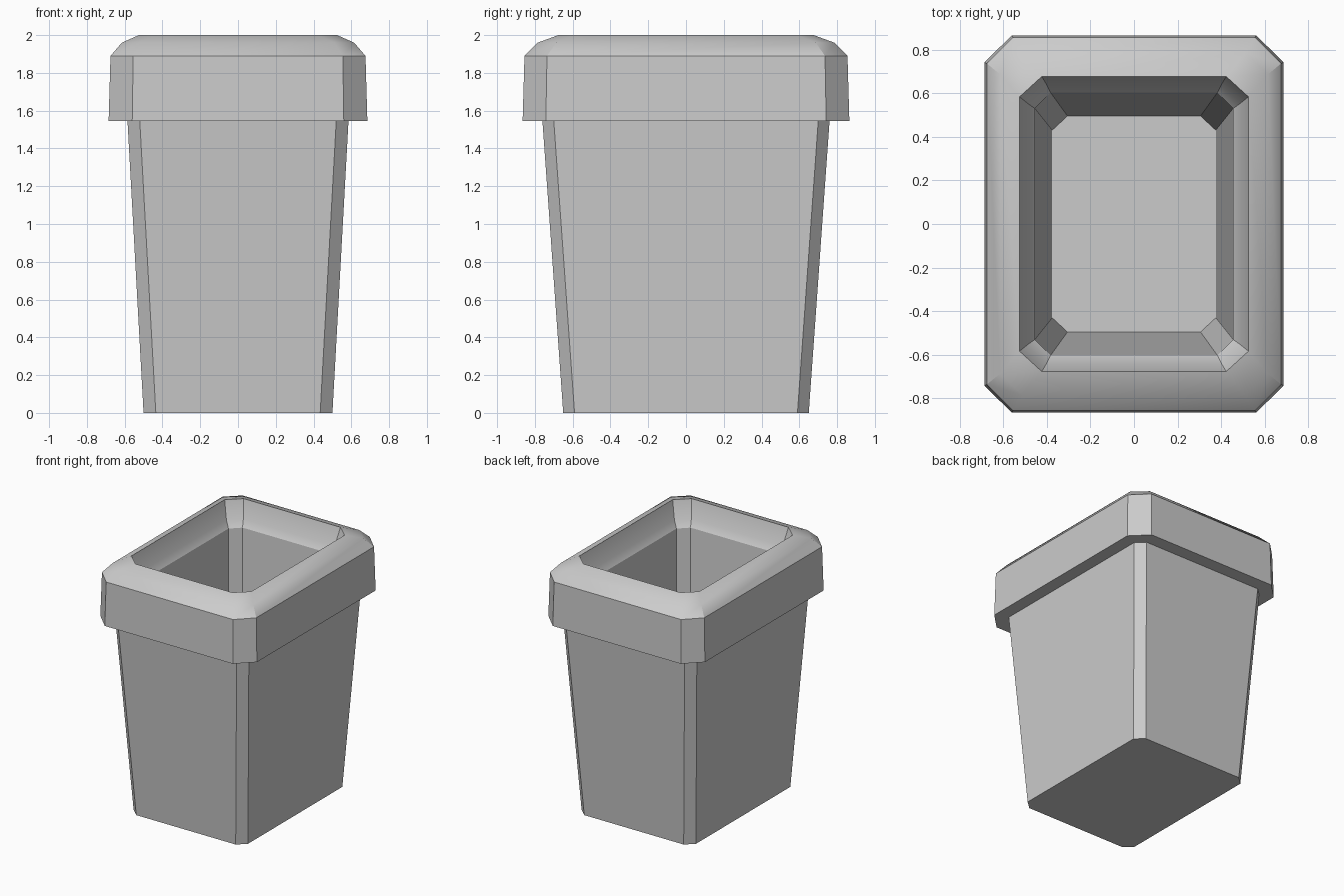
import bpy, bmesh, math

if "Cube" in bpy.data.objects:
    bpy.data.objects.remove(bpy.data.objects["Cube"])

# Cross-section rings: half width x, half depth y, flat half x, flat half y, height
RINGS = [
    (0.50, 0.65, 0.435, 0.59, 0.0),      # foot
    (0.585, 0.76, 0.52, 0.70, 1.545),    # body under the rim
    (0.685, 0.865, 0.56, 0.742, 1.545),  # rim lower edge
    (0.675, 0.855, 0.555, 0.736, 1.89),  # rim shoulder
    (0.615, 0.785, 0.51, 0.687, 1.96),   # rim bevel
    (0.525, 0.676, 0.423, 0.583, 2.0),   # opening edge
    (0.49, 0.638, 0.40, 0.555, 1.86),    # inner lip
    (0.455, 0.602, 0.382, 0.53, 1.81),   # inner step
    (0.375, 0.495, 0.305, 0.43, 0.20),   # inside floor
]


def ring(bm, hx, hy, fx, fy, z):
    pts = [(hx, -fy), (hx, fy), (fx, hy), (-fx, hy),
           (-hx, fy), (-hx, -fy), (-fx, -hy), (fx, -hy)]
    return [bm.verts.new((x, y, z)) for x, y in pts]


# Bin: one closed loft up the outside and down the inside
bm = bmesh.new()
loops = [ring(bm, *r) for r in RINGS]
for a, b in zip(loops, loops[1:]):
    for i in range(8):
        j = (i + 1) % 8
        bm.faces.new((a[i], a[j], b[j], b[i]))
bm.faces.new(loops[0][::-1])
bm.faces.new(loops[-1])
bmesh.ops.recalc_face_normals(bm, faces=bm.faces)

mesh = bpy.data.meshes.new("waste_bin")
bm.to_mesh(mesh)
bm.free()
bin_obj = bpy.data.objects.new("waste_bin", mesh)
bpy.context.collection.objects.link(bin_obj)
bpy.context.view_layer.objects.active = bin_obj
bin_obj.select_set(True)
bpy.ops.object.shade_smooth_by_angle(angle=math.radians(30))
